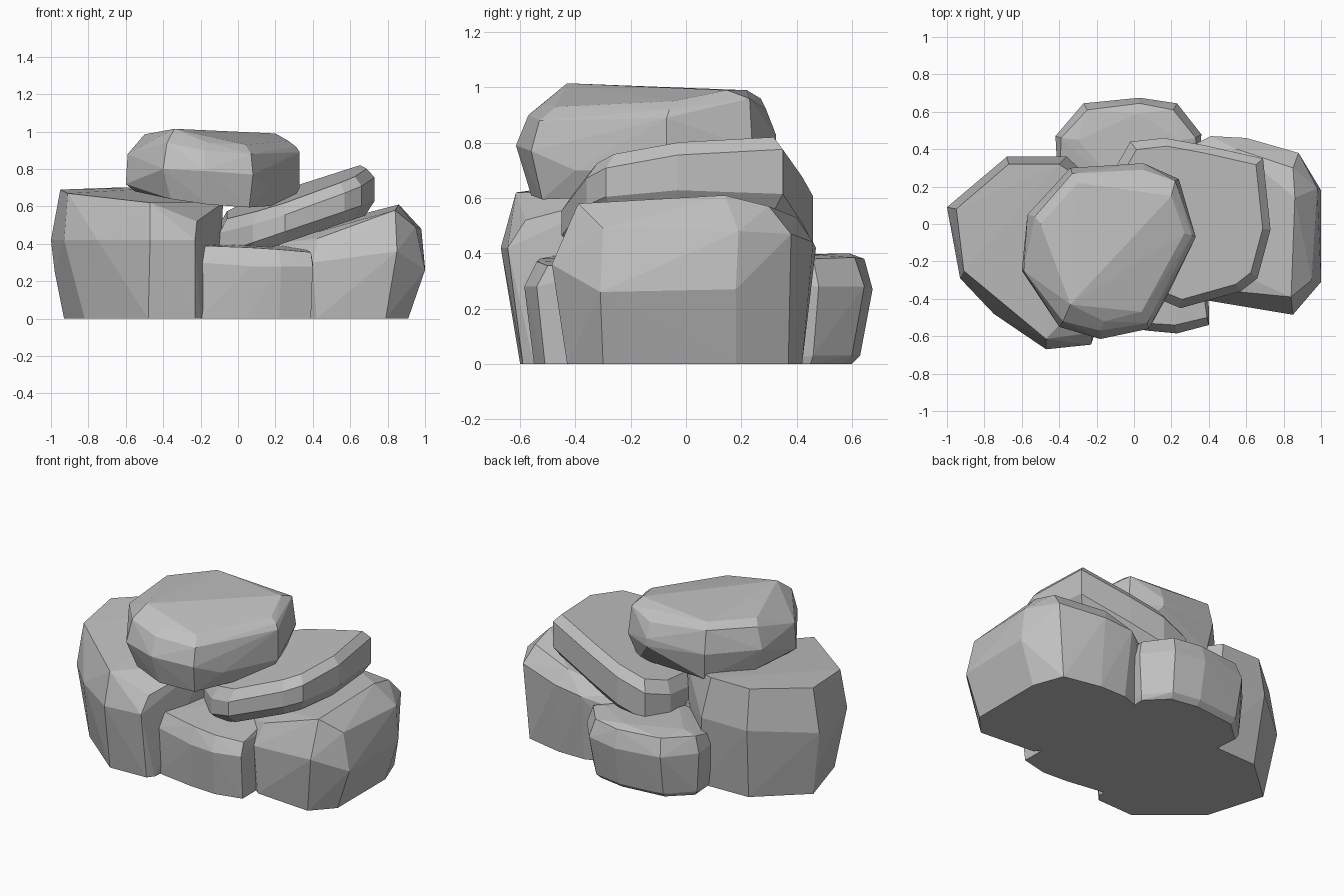
import bpy, bmesh

stone = bpy.data.materials.new("grey_stone")
stone.diffuse_color = (0.53, 0.53, 0.53, 1)


def rock(name, points, base=()):
    """Faceted stone: convex hull of corner rings; base corners lie on the ground."""
    bm = bmesh.new()
    for p in list(points) + [(x, y, 0) for x, y in base]:
        bm.verts.new(p)
    res = bmesh.ops.convex_hull(bm, input=bm.verts)
    loose = {e for e in res["geom_interior"] + res["geom_unused"]
             if isinstance(e, bmesh.types.BMVert)}
    bmesh.ops.delete(bm, geom=list(loose), context='VERTS')
    bmesh.ops.recalc_face_normals(bm, faces=bm.faces)
    me = bpy.data.meshes.new(name)
    bm.to_mesh(me)
    bm.free()
    me.materials.append(stone)
    ob = bpy.data.objects.new(name, me)
    bpy.context.collection.objects.link(ob)
    return ob


# Large left boulder
rock("left_boulder", [
    (-1, .09, .42), (-.98, .05, .25), (-.68, .36, .45), (-.36, .36, .45),
    (-.1, .12, .4), (-.09, -.15, .4), (-.23, -.645, .42), (-.47, -.67, .42),
    (-.75, -.48, .42), (-.93, -.29, .42), (-.95, .08, .69), (-.67, .32, .70),
    (-.4, .32, .70), (-.08, .1, .62), (-.08, -.2, .62), (-.22, -.58, .52),
    (-.47, -.615, .62), (-.91, -.25, .67)],
    [(-.93, .05), (-.65, .3), (-.32, .31), (-.12, .1), (-.2, -.55),
     (-.23, -.59), (-.48, -.6), (-.82, -.32)])

# Large right boulder
rock("right_boulder", [
    (1, .18, .27), (1, -.31, .26), (.85, -.485, .36), (.4, -.41, .3),
    (.08, -.1, .3), (.08, .3, .3), (.41, .47, .42), (.6, .46, .44),
    (.88, .38, .47), (.98, .19, .48), (.95, -.3, .49), (.84, -.39, .58),
    (.86, .14, .61), (.85, .3, .57), (.55, .4, .53), (.43, -.35, .43),
    (.2, .3, .42), (.2, -.1, .40)],
    [(.91, .18), (.91, -.3), (.79, -.43), (.42, -.4), (.08, -.1),
     (.08, .3), (.42, .42), (.6, .42), (.84, .37)])

# Small front stone
rock("front_stone", [
    (.4, -.54, .28), (.23, -.585, .28), (.07, -.57, .28), (-.2, -.52, .3),
    (.4, -.45, .3), (-.2, .15, .3), (.35, .15, .3), (.39, -.5, .355),
    (.22, -.54, .37), (.06, -.53, .38), (-.19, -.48, .39), (-.15, .15, .4), (.3, .15, .4)],
    [(.39, -.51), (.22, -.55), (.05, -.54), (-.21, -.5), (-.2, .15), (.38, .15)])

# Small back stone
rock("back_stone", [
    (-.42, .47, .28), (-.27, .645, .28), (.03, .675, .27), (.23, .645, .28),
    (.36, .48, .28), (-.4, .1, .3), (.34, .1, .3), (-.39, .46, .38),
    (-.25, .61, .385), (.03, .645, .38), (.21, .61, .385), (.33, .46, .38),
    (.02, .59, .4), (-.3, .45, .395), (.25, .45, .395), (0, .1, .39),
    (-.4, .46, .03), (-.26, .6, .03), (.03, .63, .03), (.21, .6, .03), (.33, .46, .03)],
    [(-.38, .45), (-.25, .57), (.03, .6), (.2, .57), (.32, .45), (-.35, .1), (.3, .1)])

# Tilted slab: one outline repeated at four depths along a sloping plane
outline = [(-.1, .3), (-.02, .44), (.16, .46), (.38, .42), (.69, .35), (.73, -.03),
           (.66, -.29), (.57, -.36), (.25, -.45), (.08, -.38), (-.1, -.2)]
slab = []
for scale, z0 in ((.9, .57), (1, .51), (1, .38), (.88, .32)):
    for x, y in outline:
        px, py = .31 + (x - .31) * scale, .02 + (y - .02) * scale
        slab.append((px, py, z0 + .34 * px + .09 * py * (z0 > .45)))
rock("tilted_slab", slab)

# Top stone
rock("top_stone", [
    # middle rim
    (-.57, .05, .82), (-.34, .3, .82), (.05, .325, .83), (.05, .325, .78),
    (.24, .24, .78), (.33, -.07, .7), (.33, -.07, .89), (.17, -.4, .7),
    (.08, -.56, .77), (-.18, -.615, .79), (-.4, -.55, .8), (-.6, -.25, .72),
    (-.59, -.25, .88),
    # upper rim
    (-.53, .04, .95), (-.33, .27, .96), (.05, .29, .92), (.22, .23, .96),
    (.31, -.06, .92), (.07, -.53, .88), (-.18, -.57, .9), (-.38, -.52, .94),
    # cap
    (-.5, 0, .985), (-.34, -.43, 1.015), (.04, -.47, .93), (.2, .15, .99),
    (-.3, .22, .99), (-.16, -.52, .94), (.27, -.05, .95),
    # underside
    (-.55, -.24, .68), (-.36, -.5, .64), (-.16, -.56, .61), (.06, -.52, .595),
    (.28, -.08, .61), (.19, .2, .62), (-.32, .27, .65), (-.52, .05, .68)])
